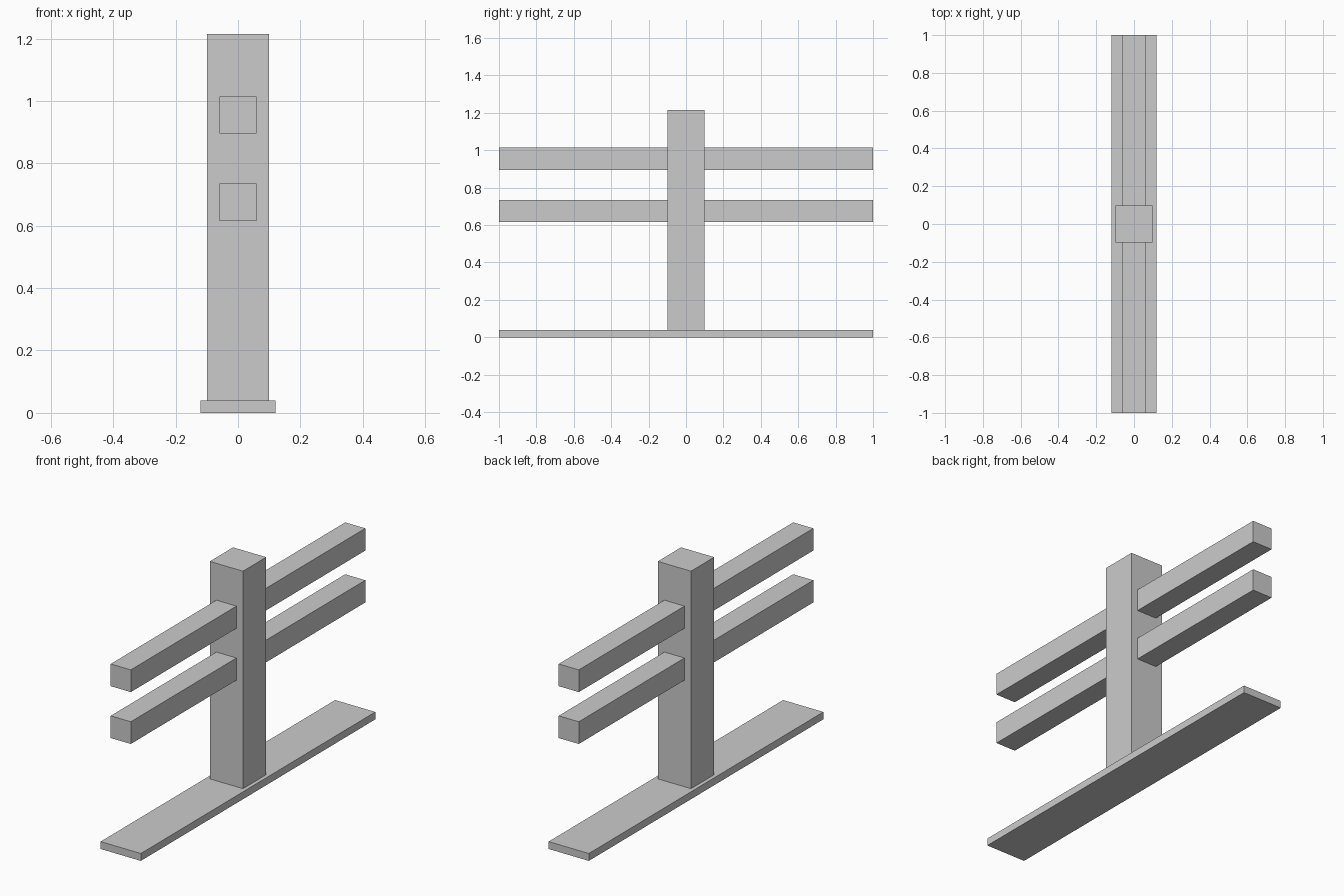
import bpy

if "Cube" in bpy.data.objects:
    bpy.data.objects.remove(bpy.data.objects["Cube"])


def box(name, size, z_bottom):
    """Box centred on x = y = 0, resting at z_bottom."""
    bpy.ops.mesh.primitive_cube_add(size=1, location=(0, 0, z_bottom + size[2] / 2))
    obj = bpy.context.object
    obj.name = name
    obj.scale = size
    bpy.ops.object.transform_apply(location=False, rotation=False, scale=True)
    return obj


# Flat ground plate and upright post
box("base_plate", (0.24, 2.0, 0.04), 0.0)
box("post", (0.198, 0.198, 1.174), 0.04)

# Two rails running through the post
for name, z in (("lower_rail", 0.615), ("upper_rail", 0.895)):
    box(name, (0.12, 2.0, 0.12), z)
